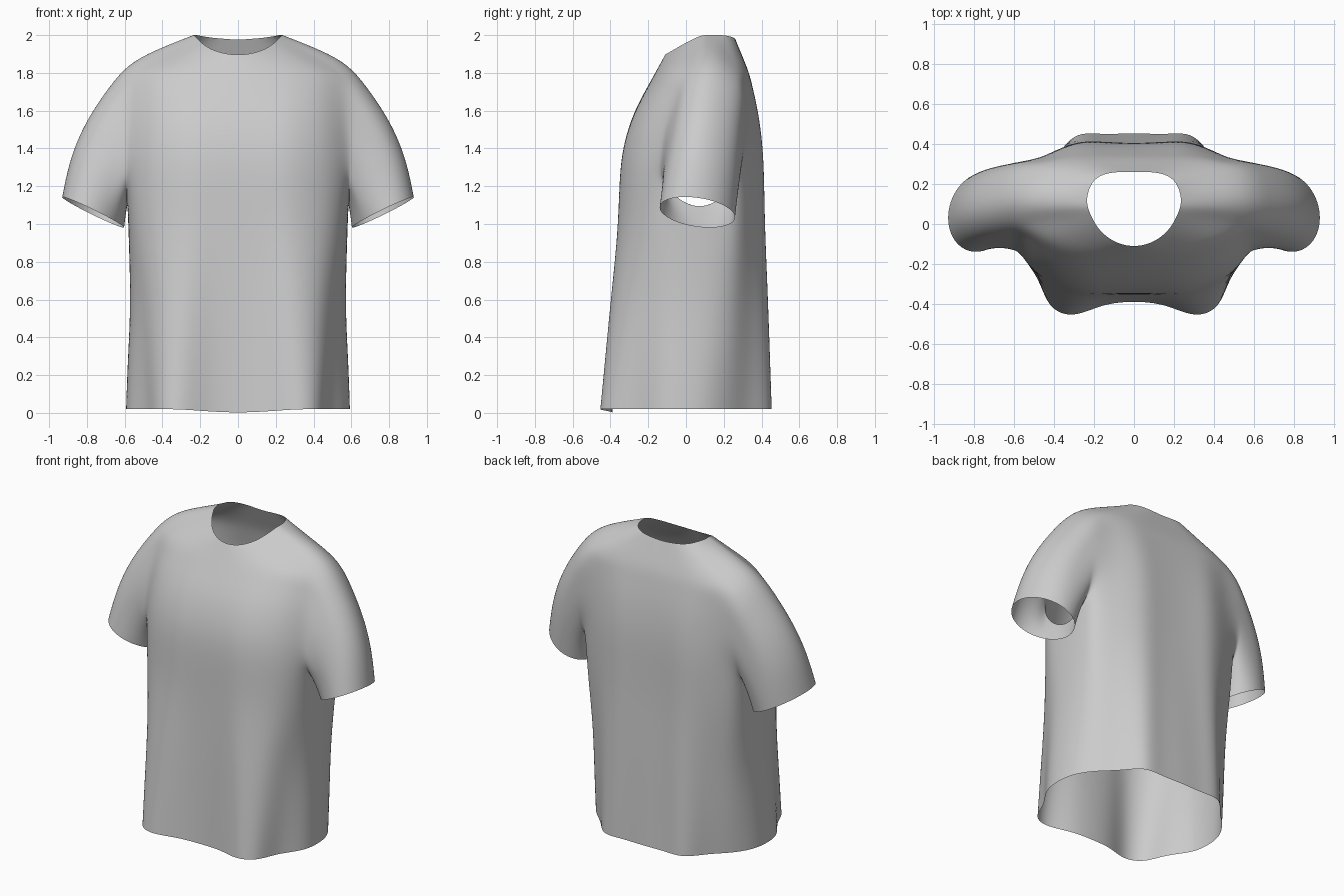
import bpy, bmesh, math
from mathutils import Vector

if "Cube" in bpy.data.objects:
    bpy.data.objects.remove(bpy.data.objects["Cube"])

# Key sections of the right half, from front centre round the side to back centre
hem = [(0, -.385), (.16, -.40), (.31, -.475), (.435, -.42), (.475, -.265), (.585, -.14), (.597, 0),
       (.58, .12), (.50, .24), (.39, .33), (.30, .465), (.16, .447), (0, .457)]
chest = [(0, -.35), (.15, -.352), (.28, -.353), (.475, -.272), (.578, -.155), (.585, -.04), (.585, .07),
         (.58, .175), (.565, .285), (.45, .345), (.28, .42), (.15, .41), (0, .405)]
shoulder = [(0, -.17, 1.79), (.15, -.165, 1.79), (.30, -.14, 1.80), (.45, -.08, 1.81), (.565, 0, 1.80),
            (.58, .06, 1.84), (.585, .12, 1.855), (.58, .19, 1.84), (.565, .27, 1.79),
            (.45, .31, 1.80), (.30, .335, 1.80), (.15, .335, 1.80), (0, .335, 1.80)]
neck = [(0, -.115, 1.893), (.08, -.10, 1.903), (.145, -.06, 1.925), (.19, -.01, 1.955), (.22, .05, 1.985),
        (.232, .085, 2), (.237, .12, 2), (.23, .16, 2), (.215, .20, 2), (.185, .235, 1.993),
        (.13, .256, 1.985), (.07, .261, 1.98), (0, .262, 1.975)]
hem = [Vector((x, y, .02)) for x, y in hem]
hem[0].z, hem[1].z = 0, .008
chest = [Vector((x, y, 1.28)) for x, y in chest]
for c, z in ((4, 1.27), (5, 1.14), (6, 1.10), (7, 1.14), (8, 1.27)):   # low curved armpit
    chest[c].z = z
shoulder = [Vector(p) for p in shoulder]
neck = [Vector(p) for p in neck]


def blend(a, b, shape, height=None, width=1):
    """Mix two sections: x and y by shape, z by height."""
    height = shape if height is None else height
    out = []
    for p, q in zip(a, b):
        v = p.lerp(q, shape)
        v.x *= width
        v.z = p.z + (q.z - p.z) * height
        out.append(v)
    return out


# Torso rows from hem to neckline
rows = [hem,
        blend(hem, chest, .23, .22, .99),
        blend(hem, chest, .52, .49, .965),
        blend(hem, chest, .92, .78, .985),
        chest,
        blend(chest, shoulder, .14, .33, .985),
        blend(chest, shoulder, .42, .62, .98),
        blend(chest, shoulder, .75, .84, .985),
        shoulder,
        blend(shoulder, neck, .5),
        neck]
for r in (5, 6, 7):                     # fullness behind the arm
    rows[r][8].y += .035
for c in (5, 6, 7):                     # slight lift beside the collar
    rows[9][c].z += .008

bm = bmesh.new()
grid = [[bm.verts.new(p) for p in row] for row in rows]
LOW, TOP, FRONT, BACK = 4, 8, 4, 8      # armhole limits in the grid
for r in range(len(rows) - 1):
    for c in range(12):
        if LOW <= r < TOP and FRONT <= c < BACK:
            continue
        bm.faces.new((grid[r][c], grid[r][c + 1], grid[r + 1][c + 1], grid[r + 1][c]))

# Sleeve lofted from the armhole loop to a tilted oval cuff
loop = ([grid[LOW][c] for c in range(FRONT, BACK)] + [grid[r][BACK] for r in range(LOW, TOP)]
        + [grid[TOP][c] for c in range(BACK, FRONT, -1)] + [grid[r][FRONT] for r in range(TOP, LOW, -1)])
prev, n, steps = loop, len(loop), 5
for s in range(1, steps + 1):
    t = s / steps
    ring = []
    for k, v in enumerate(loop):
        a = math.radians(-135 + 360 * k / n)
        up, side, bulge = math.sin(a), math.cos(a), math.sin(math.pi * t)
        cuff = Vector((.767 + .168 * up, .06 + .202 * side - .03 * up, 1.062 + .082 * up - .015 * side))
        p = v.co.lerp(cuff, t)
        p.x += .072 * bulge * (1 + up) / 2
        ring.append(bm.verts.new(p))
    for k in range(n):
        m = (k + 1) % n
        bm.faces.new((prev[k], prev[m], ring[m], ring[k]))
    prev = ring
bmesh.ops.recalc_face_normals(bm, faces=bm.faces)
if grid[1][0].link_faces[0].normal.y > 0:
    bmesh.ops.reverse_faces(bm, faces=bm.faces)
for f in bm.faces:
    f.smooth = True

# Shirt object: mirrored and smoothed
mesh = bpy.data.meshes.new("shirt")
bm.to_mesh(mesh)
bm.free()
shirt = bpy.data.objects.new("shirt", mesh)
bpy.context.collection.objects.link(shirt)
mirror = shirt.modifiers.new("mirror", 'MIRROR')
mirror.use_clip = True
sub = shirt.modifiers.new("smooth", 'SUBSURF')
sub.levels = sub.render_levels = 3
